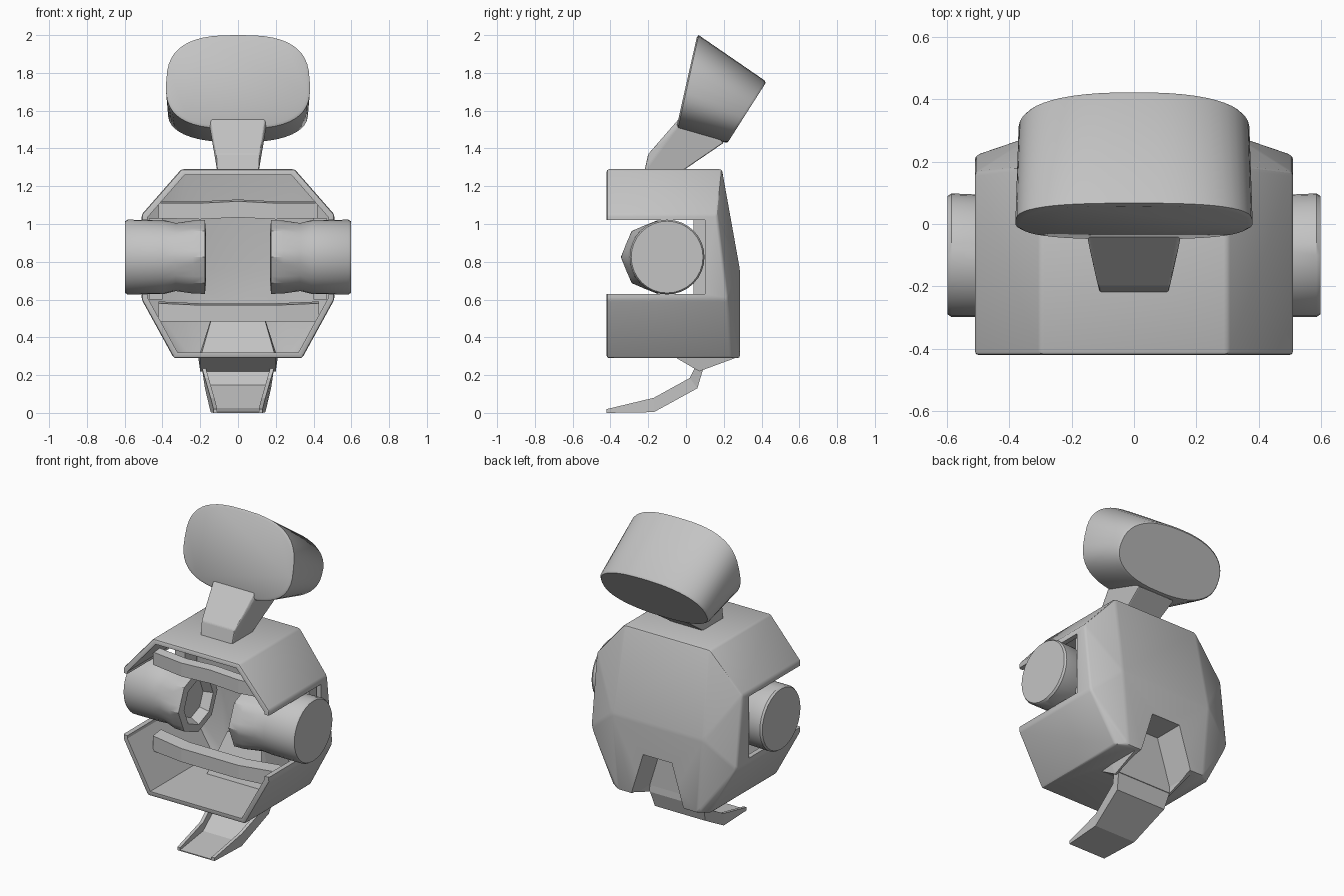
import bpy, bmesh
from math import cos, sin, pi, copysign

if "Cube" in bpy.data.objects:
    bpy.data.objects.remove(bpy.data.objects["Cube"])

GREY = (0.55, 0.55, 0.55, 1)
mat = bpy.data.materials.new("plain grey")
mat.use_nodes = True
mat.diffuse_color = GREY
mat.node_tree.nodes["Principled BSDF"].inputs["Base Color"].default_value = GREY


def finish(name, bm, bevel=0.0):
    bmesh.ops.recalc_face_normals(bm, faces=bm.faces)
    if bevel:
        bmesh.ops.dissolve_limit(bm, angle_limit=0.02, verts=bm.verts, edges=bm.edges)
        bmesh.ops.bevel(bm, geom=bm.edges[:], offset=bevel, segments=2,
                        profile=0.5, affect='EDGES')
    mesh = bpy.data.meshes.new(name)
    bm.to_mesh(mesh)
    bm.free()
    mesh.materials.append(mat)
    ob = bpy.data.objects.new(name, mesh)
    bpy.context.collection.objects.link(ob)
    return ob


def hull(name, points, mirror=True, bevel=0.0):
    """Convex solid around the points, mirrored across x."""
    bm = bmesh.new()
    for x, y, z in points:
        bm.verts.new((x, y, z))
        if mirror:
            bm.verts.new((-x, y, z))
    out = bmesh.ops.convex_hull(bm, input=bm.verts)
    junk = set(out["geom_interior"]) | set(out["geom_unused"])
    bmesh.ops.delete(bm, geom=[g for g in junk if isinstance(g, bmesh.types.BMVert)],
                     context='VERTS')
    return finish(name, bm, bevel)


def loft(name, rings, closed=False):
    """Skin a list of equal-length rings, capping the ends or joining them."""
    bm = bmesh.new()
    rows = [[bm.verts.new(p) for p in ring] for ring in rings]
    n = len(rows[0])
    pairs = list(zip(rows, rows[1:])) + ([(rows[-1], rows[0])] if closed else [])
    for a, b in pairs:
        for i in range(n):
            j = (i + 1) % n
            bm.faces.new((a[i], a[j], b[j], b[i]))
    if not closed:
        bm.faces.new(rows[0])
        bm.faces.new(rows[-1])
    return finish(name, bm)


def cut(ob, cutters):
    for c in cutters:
        c.hide_render = True
        mod = ob.modifiers.new("cut", 'BOOLEAN')
        mod.object, mod.operation, mod.solver = c, 'DIFFERENCE', 'EXACT'
    graph = bpy.context.evaluated_depsgraph_get()
    mesh = bpy.data.meshes.new_from_object(ob.evaluated_get(graph))
    ob.modifiers.clear()
    ob.data = mesh


def smooth(ob, angle=0.6):
    bpy.ops.object.select_all(action='DESELECT')
    ob.select_set(True)
    bpy.context.view_layer.objects.active = ob
    bpy.ops.object.shade_smooth_by_angle(angle=angle)


# Body shell: faceted hollow pod, open at the front
outer = [(0.30, -0.42, 1.29), (0.51, -0.42, 1.05), (0.51, -0.42, 0.60), (0.34, -0.42, 0.29),
         (0.30, 0.19, 1.29), (0.51, 0.165, 1.05), (0.51, 0.22, 0.60), (0.34, 0.24, 0.29),
         (0.28, 0.215, 1.15), (0.32, 0.285, 0.76), (0.28, 0.285, 0.29)]
inner = [(x * 0.94, -0.6 if y < 0 else y - 0.035, 0.79 + (z - 0.79) * 0.94)
         for x, y, z in outer]
body = hull("body_shell", outer, bevel=0.012)
cavity = hull("cavity_cutter", inner)
window = hull("side_opening_cutter", [(0.8, y, z) for y in (-0.7, 0.1) for z in (0.63, 1.02)])
notch = hull("notch_cutter", [(0.10, y, 0.56) for y in (0.09, 0.5)]
             + [(0.19, y, 0.27) for y in (0.09, 0.5)]
             + [(0.19, y, 0.1) for y in (0.1, 0.5)])
cut(body, [cavity, window, notch])
smooth(body, 0.5)

# Recess behind the lower back, with the wedge beneath it
recess = hull("back_recess", [(0.12, 0.065, 0.57), (0.12, 0.26, 0.57),
                              (0.21, 0.05, 0.29), (0.21, 0.26, 0.29),
                              (0.20, -0.05, 0.29), (0.20, 0.07, 0.22), (0.20, 0.2, 0.285)])
cut(recess, [notch])
for c in (cavity, window, notch):
    bpy.data.objects.remove(c)

# Folded tail plate with raised side walls: half width, lower point, upper point
tail = []
for w, (y0, z0), (y1, z1) in [(0.13, (-0.42, 0.0), (-0.42, 0.02)),
                              (0.145, (-0.17, 0.004), (-0.17, 0.08)),
                              (0.175, (0.06, 0.13), (0.02, 0.185)),
                              (0.19, (0.09, 0.23), (0.045, 0.235))]:
    def at(x, t):
        return (x, y0 + (y1 - y0) * t, z0 + (z1 - z0) * t)
    v = w - 0.02
    tail.append([at(-w, 0), at(w, 0), at(w, 1), at(v, 1),
                 at(v, 0.3), at(-v, 0.3), at(-v, 1), at(-w, 1)])
loft("tail_plate", tail)


# Shoulder barrels: round outside, faceted socket on the inner end
def ring(x, r, y, sides=32, snap=0.0):
    pts = []
    for i in range(sides):
        a = 2 * pi * i / sides
        step = pi / 4
        f = cos(pi / 8) / cos((a % step) - pi / 8)
        k = r * (1 - snap + snap * f)
        pts.append((x, y + k * cos(a), 0.825 + k * sin(a)))
    return pts


for side, label in ((1, "left"), (-1, "right")):
    rings = [ring(side * x, r, y, snap=s) for x, r, y, s in (
        (0.23, 0.02, -0.13, 1), (0.23, 0.12, -0.14, 1), (0.17, 0.145, -0.15, 1),
        (0.175, 0.195, -0.15, 1), (0.24, 0.193, -0.15, 0.8), (0.33, 0.18, -0.13, 0.2),
        (0.39, 0.195, -0.105, 0), (0.585, 0.198, -0.1, 0), (0.597, 0.19, -0.1, 0))]
    smooth(loft(label + "_shoulder_barrel", rings))

# Bracket strips joining the barrels to the back of the shell
for side, label in ((1, "left"), (-1, "right")):
    hull(label + "_side_bracket",
         [(side * x, y, z) for x in (0.40, 0.47) for y in (0.04, 0.16) for z in (0.6, 1.03)],
         mirror=False)


# Cross bars above and below the barrels
def bar(name, stations):
    loft(name, [[(x, y, lo), (x, y, hi), (x, y + d, hi + 0.01), (x, y + d, lo)]
                for x, y, lo, hi, d in stations])


bar("upper_cross_bar", [(s * x, y, lo, hi, 0.05) for s, x, y, lo, hi in (
    (-1, 0.42, -0.25, 1.03, 1.11), (-1, 0.2, -0.28, 1.025, 1.11), (-1, 0.0, -0.28, 1.035, 1.12),
    (1, 0.2, -0.28, 1.025, 1.11), (1, 0.42, -0.25, 1.03, 1.11))])
bar("lower_cross_bar", [(x, y, 0.485, hi, 0.08) for x, y, hi in (
    (-0.42, -0.25, 0.58), (-0.2, -0.28, 0.57), (0.2, -0.28, 0.57), (0.43, -0.25, 0.58))])

# Neck: leaning bar that runs under the head
hull("neck", [(0.11, -0.22, 1.28), (0.115, -0.2, 1.37), (0.15, -0.045, 1.515),
              (0.15, 0.0, 1.6), (0.13, 0.2, 1.43), (0.12, 0.06, 1.40), (0.11, -0.02, 1.28)],
     bevel=0.006)


# Head: rounded block lofted from its front face to its smaller back face
def oval(cy, cz, vy, vz, w, power, n=48):
    pts = []
    for i in range(n):
        a = 2 * pi * i / n
        c = copysign(abs(cos(a)) ** (2 / power), cos(a))
        s = copysign(abs(sin(a)) ** (2 / power), sin(a))
        pts.append((c * w * (1 - 0.03 * s), cy + vy * s, cz + vz * s))
    return pts


head = loft("head", [oval(0.004, 1.753, 0.053, 0.235, 0.365, 2.8),
                     oval(0.012, 1.752, 0.055, 0.248, 0.38, 2.8),
                     oval(0.311, 1.596, 0.105, 0.164, 0.37, 2.4),
                     oval(0.322, 1.59, 0.1, 0.157, 0.36, 2.4)])
smooth(head, 0.7)
